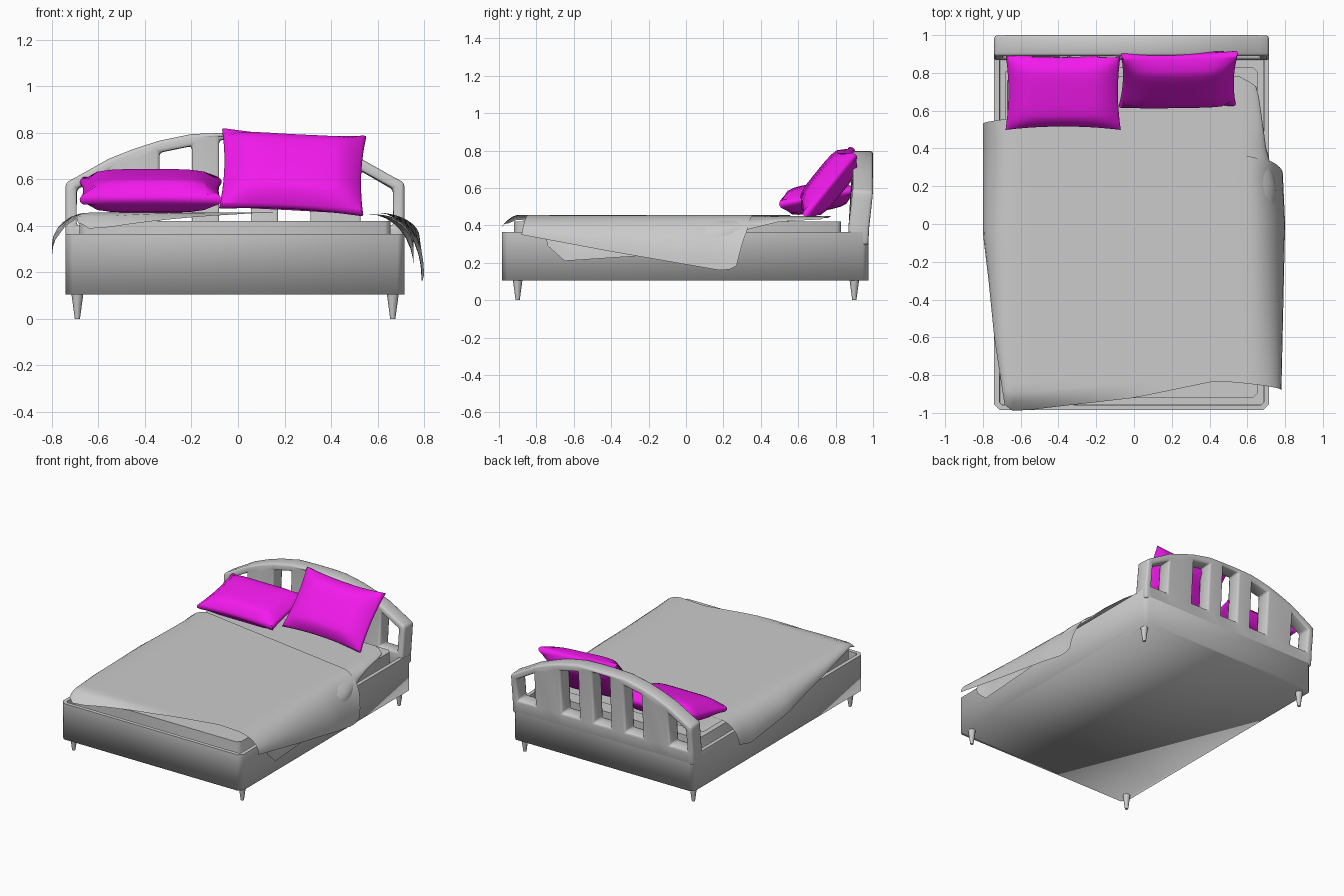
import bpy, bmesh, math
from mathutils import Matrix, Vector

if "Cube" in bpy.data.objects:
    bpy.data.objects.remove(bpy.data.objects["Cube"])

CX = -0.013  # centre line of the bed frame


def lerp(table, t):
    if t <= table[0][0]:
        return table[0][1]
    for (a, p), (b, q) in zip(table, table[1:]):
        if t <= b:
            return p + (q - p) * (t - a) / (b - a)
    return table[-1][1]


def finish(name, bm, angle=None, recalc=True):
    if recalc:
        bmesh.ops.recalc_face_normals(bm, faces=bm.faces)
    me = bpy.data.meshes.new(name)
    bm.to_mesh(me)
    bm.free()
    ob = bpy.data.objects.new(name, me)
    bpy.context.collection.objects.link(ob)
    bpy.ops.object.select_all(action='DESELECT')
    ob.select_set(True)
    bpy.context.view_layer.objects.active = ob
    if angle is None:
        bpy.ops.object.shade_smooth()
    else:
        bpy.ops.object.shade_smooth_by_angle(angle=math.radians(angle))
    return ob


def chamfered_box(bm, x0, x1, y0, y1, z0, z1, c):
    outline = [(x0 + c, y0), (x1 - c, y0), (x1, y0 + c), (x1, y1 - c),
               (x1 - c, y1), (x0 + c, y1), (x0, y1 - c), (x0, y0 + c)]
    low = [bm.verts.new((x, y, z0)) for x, y in outline]
    top = [bm.verts.new((x, y, z1)) for x, y in outline]
    for i in range(8):
        j = (i + 1) % 8
        bm.faces.new((low[i], low[j], top[j], top[i]))
    bm.faces.new(low[::-1])
    return bm.faces.new(top)


# Bed frame: tray with a raised rim
bm = bmesh.new()
cap = chamfered_box(bm, -0.74, 0.715, -0.985, 0.975, 0.105, 0.365, 0.03)
bm.normal_update()
bmesh.ops.inset_region(bm, faces=[cap], thickness=0.03, depth=0)
bmesh.ops.inset_region(bm, faces=[cap], thickness=0.002, depth=-0.07)
for e in bm.edges:
    if all(v.co.z > 0.25 for v in e.verts):
        e.smooth = False
finish("bed_frame", bm)

# Mattress
bm = bmesh.new()
chamfered_box(bm, -0.68, 0.655, -0.92, 0.83, 0.29, 0.42, 0.025)
finish("mattress", bm, 50)

# Legs: short tapered pegs
for x in (-0.69, 0.665):
    for y in (-0.9, 0.9):
        bm = bmesh.new()
        bmesh.ops.create_cone(bm, cap_ends=True, segments=8, radius1=0.011,
                              radius2=0.026, depth=0.11,
                              matrix=Matrix.Translation((x, y, 0.055)))
        finish("leg", bm, 50)

# Headboard: arched panel with five openings, leaning back slightly
ARCH = [(0, 0.80), (0.18, 0.795), (0.35, 0.76), (0.52, 0.70), (0.69, 0.605), (0.73, 0.585)]
half = [0.068, 0.185, 0.325, 0.43, 0.54, 0.68, 0.7275]
cols = [-h for h in half[::-1]] + half
holes = {1, 4, 6, 8, 11}
bm = bmesh.new()
grid = []
for o in cols:
    top = lerp(ARCH, abs(o))
    rail = 0.028 if abs(o) < 0.1 else 0.05
    column = []
    for z in (0.3, 0.40, top - rail, top):
        lean = lerp([(0.36, 0), (0.58, 0.025)], z)
        column.append(bm.verts.new((CX + o, 0.865 + lean, z)))
    grid.append(column)
for i in range(len(cols) - 1):
    for j in range(3):
        if j == 1 and i in holes:
            continue
        bm.faces.new((grid[i][j], grid[i + 1][j], grid[i + 1][j + 1], grid[i][j + 1]))
bm.normal_update()
head = finish("headboard", bm, 50, recalc=False)
mod = head.modifiers.new("thickness", 'SOLIDIFY')
mod.thickness, mod.offset = 0.11, -1
mod = head.modifiers.new("soft_edges", 'BEVEL')
mod.width, mod.segments, mod.angle_limit = 0.014, 2, math.radians(60)


# Draped cloth: flat middle (c 0..1) with a curved drop at each side (c -1..0, 1..2)
def drape(name, z0, flat, foot, head, left, right):
    cs = [-1 + i / 6 for i in range(6)] + [i / 14 for i in range(14)] + [1 + i / 8 for i in range(9)]
    rows = 32
    bm = bmesh.new()
    grid = []
    for r in range(rows + 1):
        line = []
        for c in cs:
            f, h = lerp(foot, c), lerp(head, c)
            y = f + (h - f) * r / rows
            x, z = flat[0] + (flat[1] - flat[0]) * min(max(c, 0), 1), z0
            d = max(-c, c - 1, 0) * math.pi / 2
            if d > 0:
                reach, low = left if c < 0 else right
                x += (lerp(reach, y) - x) * math.sin(d)
                z -= (z0 - lerp(low, y)) * (1 - math.cos(d))
            z -= 0.07 * max(0, (-0.89 - y) / 0.1) ** 2
            line.append(bm.verts.new((x, y, z)))
        grid.append(line)
    for a, b in zip(grid, grid[1:]):
        for i in range(len(cs) - 1):
            bm.faces.new((a[i], a[i + 1], b[i + 1], b[i]))
    finish(name, bm, recalc=False)


drape("blanket", 0.456, (-0.64, 0.60),
      [(-1, -0.95), (0.03, -0.99), (0.2, -0.965), (0.52, -0.92), (0.87, -0.83), (1, -0.845), (2, -0.88)],
      [(-1, 0.53), (0, 0.56), (1, 0.36), (1.5, 0.33), (2, 0.27)],
      ([(-0.99, -0.68), (-0.6, -0.74), (-0.3, -0.77), (-0.05, -0.80)],
       [(-0.99, 0.44), (-0.6, 0.40), (-0.3, 0.36), (0, 0.31), (0.4, 0.26), (0.55, 0.30)]),
      ([(-0.9, 0.78), (0, 0.80), (0.33, 0.785)],
       [(-0.88, 0.35), (-0.4, 0.26), (0.18, 0.16), (0.24, 0.165), (0.3, 0.20)]))

drape("under_sheet", 0.450, (-0.62, 0.56),
      [(-1, -0.8), (1, -0.8), (2, -0.74)],
      [(-1, 0.76), (0, 0.78), (1, 0.78), (2, 0.72)],
      ([(0, -0.67)], [(0, 0.44)]),
      ([(0.2, 0.755), (0.4, 0.70), (0.68, 0.66), (0.78, 0.63)],
       [(-0.75, 0.30), (-0.65, 0.21), (-0.2, 0.24), (0.3, 0.37), (0.5, 0.42), (0.8, 0.437)]))

# Pillows: puffed cushions with pinched sides
mat = bpy.data.materials.new("pillow_magenta")
mat.diffuse_color = (0.9, 0.01, 0.85, 1)
mat.use_nodes = True
mat.node_tree.nodes["Principled BSDF"].inputs["Base Color"].default_value = mat.diffuse_color


def pillow(name, centre, size, puff, tilt, roll, yaw):
    bm = bmesh.new()
    bmesh.ops.create_cube(bm, size=2)
    bmesh.ops.subdivide_edges(bm, edges=bm.edges[:], cuts=9, use_grid_fill=True)
    for v in bm.verts:
        u, w, t = v.co
        edge = 0.022 + puff * math.sqrt(max(0, (1 - u ** 4) * (1 - w ** 4)))
        side = 1 - 0.05 * t * t
        v.co = Vector((size[0] * u * side * (1 - 0.05 * (1 - w * w) * u * u),
                       size[1] * w * side * (1 - 0.09 * (1 - u * u) * w * w), t * edge))
    rot = (Matrix.Rotation(math.radians(yaw), 4, 'Z') @ Matrix.Rotation(math.radians(roll), 4, 'Y')
           @ Matrix.Rotation(math.radians(tilt), 4, 'X'))
    bm.transform(Matrix.Translation(centre) @ rot)
    finish(name, bm, 60).data.materials.append(mat)


pillow("flat_pillow", (-0.375, 0.70, 0.55), (0.305, 0.205), 0.055, 11, 0, 0)
pillow("leaning_pillow", (0.235, 0.765, 0.63), (0.31, 0.215), 0.062, 51, 3, 1)
